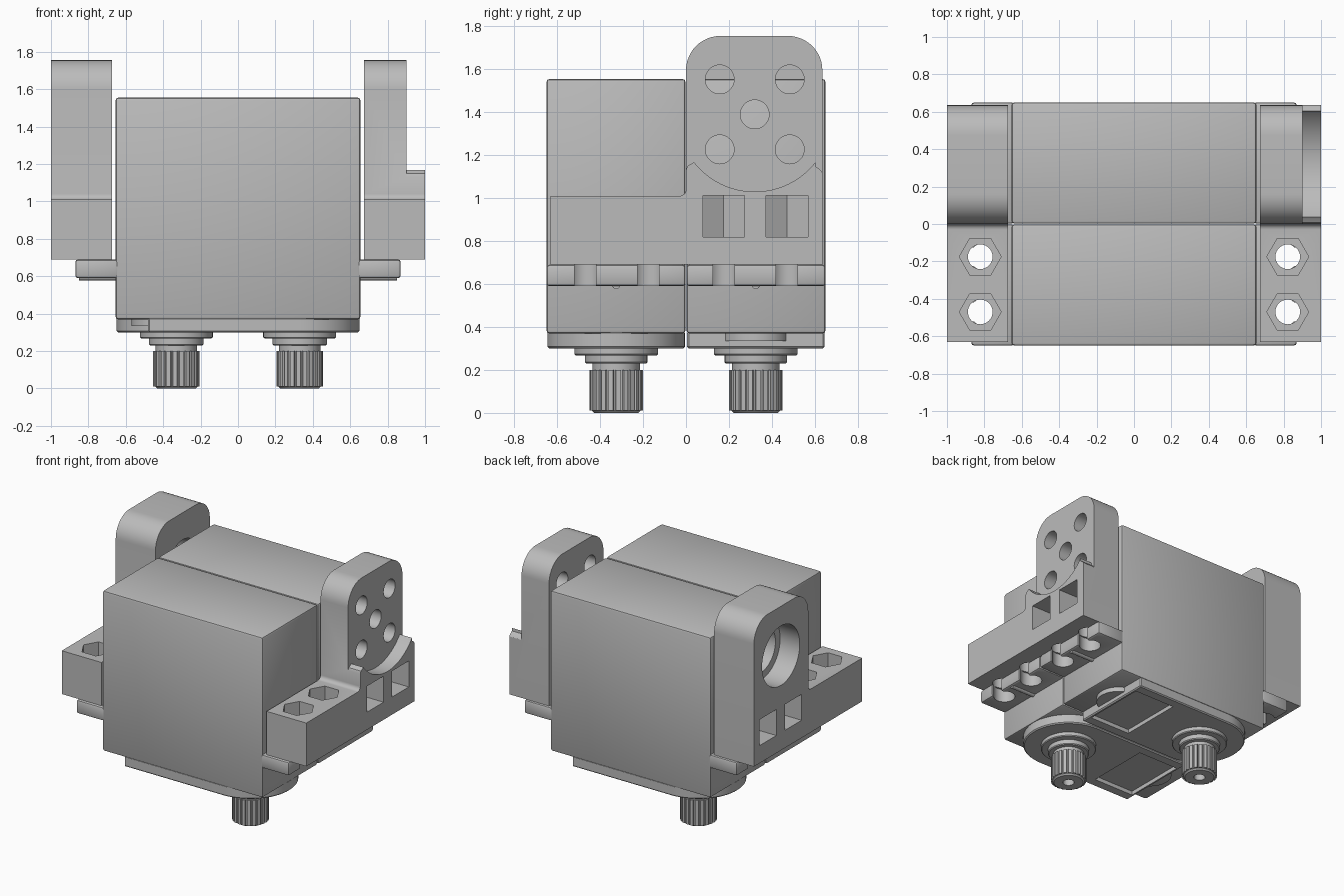
import bpy, bmesh
from math import sin, cos, pi, radians
from mathutils import Vector

cube = bpy.data.objects.get("Cube")
if cube:
    bpy.data.objects.remove(cube)

grey = bpy.data.materials.new("plain grey")
grey.use_nodes = True
grey.diffuse_color = (0.5, 0.5, 0.5, 1)
grey.node_tree.nodes["Principled BSDF"].inputs["Base Color"].default_value = (0.5, 0.5, 0.5, 1)


def arc(cx, cy, r, a, b, n=12):
    return [(cx + r * cos(radians(a + (b - a) * i / n)),
             cy + r * sin(radians(a + (b - a) * i / n))) for i in range(n + 1)]


def prism(name, pts, lo, hi, axis="z"):
    """Extrude a closed profile along x (profile in y, z) or z (profile in x, y)."""
    bm = bmesh.new()
    place = (lambda u, v: (lo, u, v)) if axis == "x" else (lambda u, v: (u, v, lo))
    face = bm.faces.new([bm.verts.new(place(u, v)) for u, v in pts])
    ext = bmesh.ops.extrude_face_region(bm, geom=[face])
    move = Vector((hi - lo, 0, 0)) if axis == "x" else Vector((0, 0, hi - lo))
    bmesh.ops.translate(bm, vec=move, verts=[e for e in ext["geom"] if isinstance(e, bmesh.types.BMVert)])
    bmesh.ops.recalc_face_normals(bm, faces=bm.faces)
    mesh = bpy.data.meshes.new(name)
    bm.to_mesh(mesh)
    bm.free()
    mesh.materials.append(grey)
    ob = bpy.data.objects.new(name, mesh)
    bpy.context.collection.objects.link(ob)
    return ob


def box(name, x, y, z):
    (x0, x1), (y0, y1) = sorted(x), sorted(y)
    return prism(name, [(x0, y0), (x1, y0), (x1, y1), (x0, y1)], *z)


def cyl(name, u, v, r, lo, hi, axis="z", n=48):
    return prism(name, arc(u, v, r, 0, 360, n)[:-1], lo, hi, axis)


def apply(ob, mod):
    bpy.context.view_layer.objects.active = ob
    bpy.ops.object.modifier_apply(modifier=mod.name)


def bevel(ob, width, segments=2):
    mod = ob.modifiers.new("bevel", "BEVEL")
    mod.width, mod.segments, mod.limit_method = width, segments, "ANGLE"
    apply(ob, mod)


def cut(ob, *cutters):
    for c in cutters:
        mod = ob.modifiers.new("cut", "BOOLEAN")
        mod.operation, mod.solver, mod.object = "DIFFERENCE", "EXACT", c
        apply(ob, mod)
        bpy.data.objects.remove(c)


def smooth(ob):
    bpy.ops.object.select_all(action="DESELECT")
    ob.select_set(True)
    bpy.context.view_layer.objects.active = ob
    bpy.ops.object.shade_smooth_by_angle(angle=radians(30))


HOLES = (0.175, 0.47)      # bolt spacing from the centre plane
MID = 0.325                # centre of each motor in y
PIVOT = (0.32, 1.39)       # bracket pivot in y, z


def servo(label, s):
    """One motor unit; s = -1 is the same unit turned half a turn about z."""
    case = box(label + "_case", (-0.655, 0.655), (-0.65 * s, -0.002 * s), (0.37, 1.555))
    bevel(case, 0.015)

    # mounting ears with open screw slots
    for side in (-1, 1):
        ear = box(label + "_ear", (0.64 * side, 0.87 * side), (-0.65 * s, -0.002 * s), (0.59, 0.69))
        bevel(ear, 0.015)
        for h in HOLES:
            cut(ear, cyl("cutter", 0.8 * side, -h * s, 0.075, 0.5, 0.8, n=32),
                box("cutter", (0.8 * side, 0.95 * side), (-s * h - 0.05, -s * h + 0.05), (0.5, 0.8)))
        smooth(ear)
        x0, x1 = sorted((0.65 * side, 0.85 * side))
        smooth(cyl(label + "_ear_rib", -MID * s, 0.597, 0.02, x0, x1, "x", 16))

    # gearbox cover with a rounded end and a shallow label recess
    outline = [(-0.48, -0.645), *arc(0.33, -MID, 0.32, -90, 90, 32), (-0.48, -0.005)]
    cover = prism(label + "_gear_cover", [(s * x, s * y) for x, y in outline], 0.3, 0.38)
    bevel(cover, 0.008, 1)
    cut(cover, box("cutter", (-0.46 * s, -0.12 * s), (-0.57 * s, -0.08 * s), (0.28, 0.33)))
    smooth(cover)
    smooth(cyl(label + "_cover_boss", -0.415 * s, -MID * s, 0.155, 0.335, 0.38))

    # output shaft: stepped collars and a toothed spline
    sx, sy = 0.33 * s, -MID * s
    for r, lo, hi in ((0.195, 0.268, 0.31), (0.145, 0.23, 0.28), (0.11, 0.19, 0.24)):
        collar = cyl(label + "_shaft_collar", sx, sy, r, lo, hi)
        bevel(collar, 0.006, 1)
        smooth(collar)
    teeth, pts = 22, []
    for i in range(teeth):
        for f, r in ((0, 0.125), (0.6, 0.125), (0.7, 0.115), (0.9, 0.115)):
            a = 2 * pi * (i + f) / teeth
            pts.append((sx + r * cos(a), sy + r * sin(a)))
    spline = prism(label + "_spline", pts, 0.012, 0.2)
    cut(spline, cyl("cutter", sx, sy, 0.04, -0.05, 0.12, n=24))
    tip = cyl(label + "_spline_tip", sx, sy, 0.113, 0, 0.03)
    bevel(tip, 0.01, 1)
    cut(tip, cyl("cutter", sx, sy, 0.04, -0.05, 0.12, n=24))
    smooth(tip)
    smooth(case)


def bracket(name, side):
    """Side bracket: upright rounded plate plus a low bolted foot."""
    x0, x1 = sorted((0.675 * side, 1.0 * side))
    outline = [(-0.63, 0.69), (0.635, 0.69), *arc(0.475, 1.595, 0.16, 0, 90),
               *arc(0.16, 1.595, 0.16, 90, 180), *arc(-0.03, 1.04, 0.03, 0, -90, 6), (-0.63, 1.01)]
    ob = prism(name, outline, x0, x1, "x")
    bx = 0.822 * side
    for h in HOLES:
        # foot: hexagonal nut recess over a through hole
        cut(ob, cyl("cutter", bx, -h, 0.112, 0.83, 1.1, n=6),
            cyl("cutter", bx, -h, 0.066, 0.6, 0.9, n=32))
        # upright: nut slot entered from the outer side, hole from below
        slot = [(1.1 * side, h - 0.097), (1.1 * side, h + 0.097), (0.766 * side, h + 0.097),
                (0.71 * side, h), (0.766 * side, h - 0.097)]
        cut(ob, prism("cutter", slot, 0.82, 1.012), cyl("cutter", bx, h, 0.066, 0.6, 0.9, n=32))
    return ob


servo("front_servo", 1)
servo("rear_servo", -1)

# horn bracket: thinner plate above a curved seat, with five screw holes
horn = bracket("horn_bracket", 1)
seat = [(-0.2, 1.9), (-0.2, 1.12), (-0.005, 1.12), (0.008, 1.15), (0.03, 1.163),
        *arc(*PIVOT, 0.36, 218, 322, 24), (0.605, 1.147), (0.627, 1.13), (0.64, 1.11),
        (0.8, 1.11), (0.8, 1.9)]
cut(horn, prism("cutter", seat, 0.9, 1.2, "x"))
for dy, dz in ((0, 0), (1, 1), (1, -1), (-1, 1), (-1, -1)):
    cut(horn, cyl("cutter", PIVOT[0] + 0.163 * dy, PIVOT[1] + 0.163 * dz, 0.067, 0.5, 1.2, "x", 32))
smooth(horn)

# bearing bracket: thick plate with a stepped bore
bearing = bracket("bearing_bracket", -1)
cut(bearing, cyl("cutter", *PIVOT, 0.22, -1.1, -0.84, "x"), cyl("cutter", *PIVOT, 0.165, -1.1, -0.5, "x"))
smooth(bearing)
